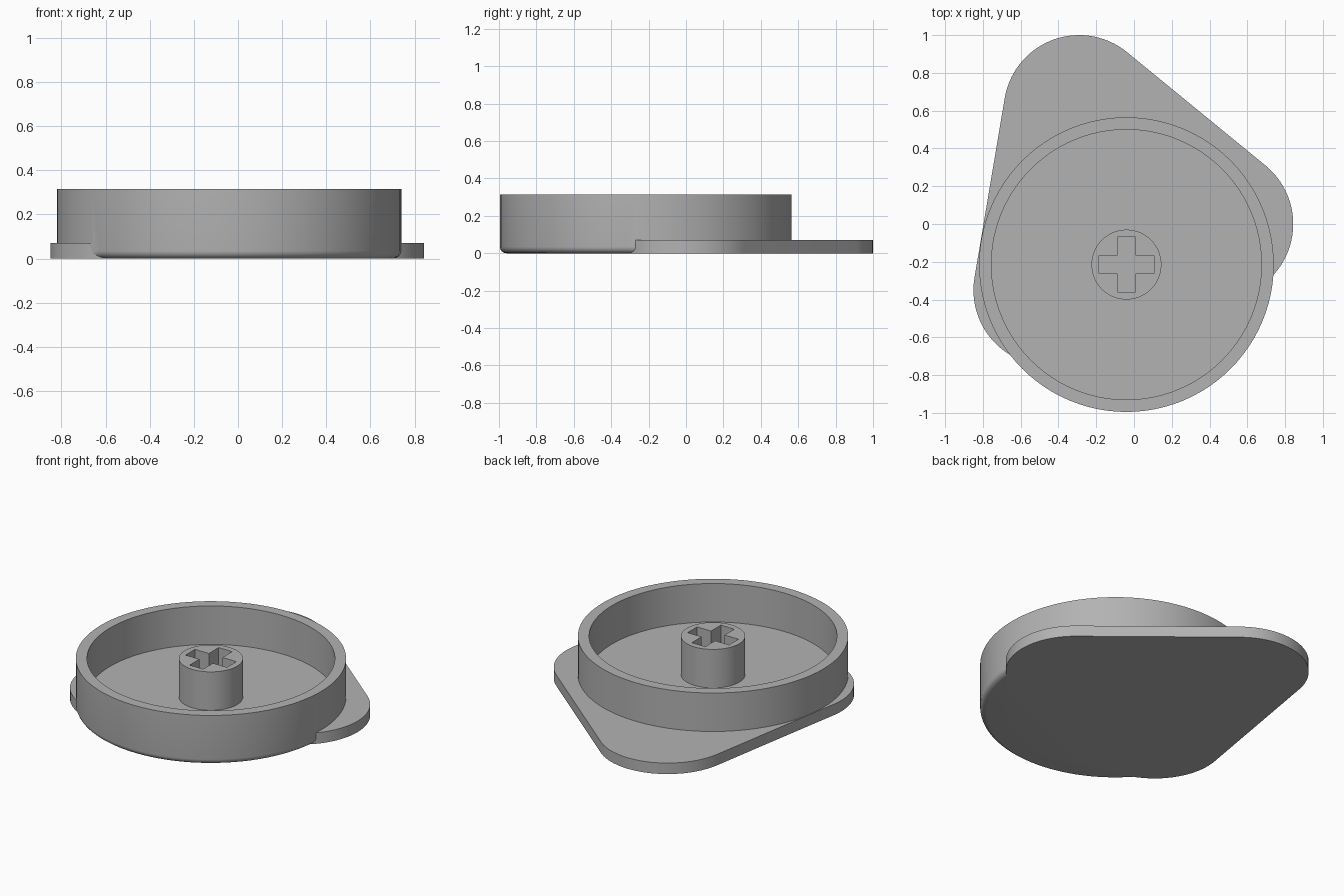
import bpy, bmesh, math
from mathutils import Vector

cube = bpy.data.objects.get("Cube")
if cube:
    bpy.data.objects.remove(cube, do_unlink=True)

CENTER = Vector((-0.04, -0.215))
SEGMENTS = 96
CUP_R, INNER_R, HEIGHT, FLOOR, FILLET = 0.78, 0.715, 0.315, 0.07, 0.035

grey = bpy.data.materials.new("plain grey")
grey.use_nodes = True
colour = (0.45, 0.45, 0.45, 1)
grey.diffuse_color = colour
grey.node_tree.nodes["Principled BSDF"].inputs["Base Color"].default_value = colour


def finish(name, bm):
    bmesh.ops.recalc_face_normals(bm, faces=bm.faces)
    mesh = bpy.data.meshes.new(name)
    bm.to_mesh(mesh)
    bm.free()
    mesh.materials.append(grey)
    obj = bpy.data.objects.new(name, mesh)
    bpy.context.collection.objects.link(obj)
    return obj


def prism(name, outline, z0, z1):
    bm = bmesh.new()
    face = bm.faces.new([bm.verts.new((x, y, z0)) for x, y in outline])
    top = bmesh.ops.extrude_face_region(bm, geom=[face])["geom"]
    verts = [g for g in top if isinstance(g, bmesh.types.BMVert)]
    bmesh.ops.translate(bm, verts=verts, vec=(0, 0, z1 - z0))
    return finish(name, bm)


def lathe(name, profile):
    """Closed solid of revolution; each ring is (radius, z), ends are capped."""
    bm = bmesh.new()
    rings = []
    for r, z in profile:
        angles = [math.tau * i / SEGMENTS for i in range(SEGMENTS)]
        rings.append([bm.verts.new((CENTER.x + r * math.cos(a),
                                    CENTER.y + r * math.sin(a), z)) for a in angles])
    for low, high in zip(rings, rings[1:]):
        for i in range(SEGMENTS):
            j = (i + 1) % SEGMENTS
            bm.faces.new((low[i], low[j], high[j], high[i]))
    bm.faces.new(rings[0][::-1])
    bm.faces.new(rings[-1])
    return finish(name, bm)


def boolean(target, tool, operation):
    mod = target.modifiers.new(operation.lower(), 'BOOLEAN')
    mod.operation, mod.solver, mod.object = operation, 'EXACT', tool
    bpy.context.view_layer.objects.active = target
    bpy.ops.object.modifier_apply(modifier=mod.name)
    bpy.data.objects.remove(tool, do_unlink=True)


def circle_hull(centers, radius):
    """Rounded triangle: arcs about counter-clockwise centres, joined by tangents."""
    points = []
    count = len(centers)
    for i, c in enumerate(centers):
        before = c - centers[i - 1]
        after = centers[(i + 1) % count] - c
        start = math.atan2(before.y, before.x) - math.pi / 2
        sweep = (math.atan2(after.y, after.x) - math.pi / 2 - start) % math.tau
        steps = 30
        for k in range(steps + 1):
            a = start + sweep * k / steps
            points.append((c.x + radius * math.cos(a), c.y + radius * math.sin(a)))
    return points


# Round cup with a filleted lower edge and a flat inner floor
fillet = [(CUP_R - FILLET + FILLET * math.sin(a), FILLET - FILLET * math.cos(a))
          for a in (math.pi / 2 * i / 6 for i in range(7))]
cup = lathe("cup_and_base_plate",
            fillet + [(CUP_R, HEIGHT), (INNER_R, HEIGHT), (INNER_R, FLOOR)])

# Rounded triangular base plate, flush with the cup's underside
corners = [Vector((-0.45, -0.35)), Vector((0.443, 0.0)), Vector((-0.29, 0.6))]
plate = prism("base_plate", circle_hull(corners, 0.4), 0, FLOOR)
boolean(cup, plate, 'UNION')

# Central stem with a cross-shaped socket
stem = lathe("stem", [(0.185, FLOOR), (0.185, HEIGHT)])
a, b = 0.0475, 0.146
quarter = [(b, -a), (b, a), (a, a)]
cross = []
for turn in range(4):
    for x, y in quarter:
        for _ in range(turn):
            x, y = -y, x
        cross.append((CENTER.x + x, CENTER.y + y))
socket = prism("socket_cutter", cross, FLOOR + 0.005, HEIGHT + 0.1)
boolean(stem, socket, 'DIFFERENCE')

# Smooth curved walls, crisp edges
bpy.ops.object.select_all(action='DESELECT')
for obj in (cup, stem):
    obj.select_set(True)
bpy.context.view_layer.objects.active = cup
bpy.ops.object.shade_smooth_by_angle(angle=math.radians(30))
